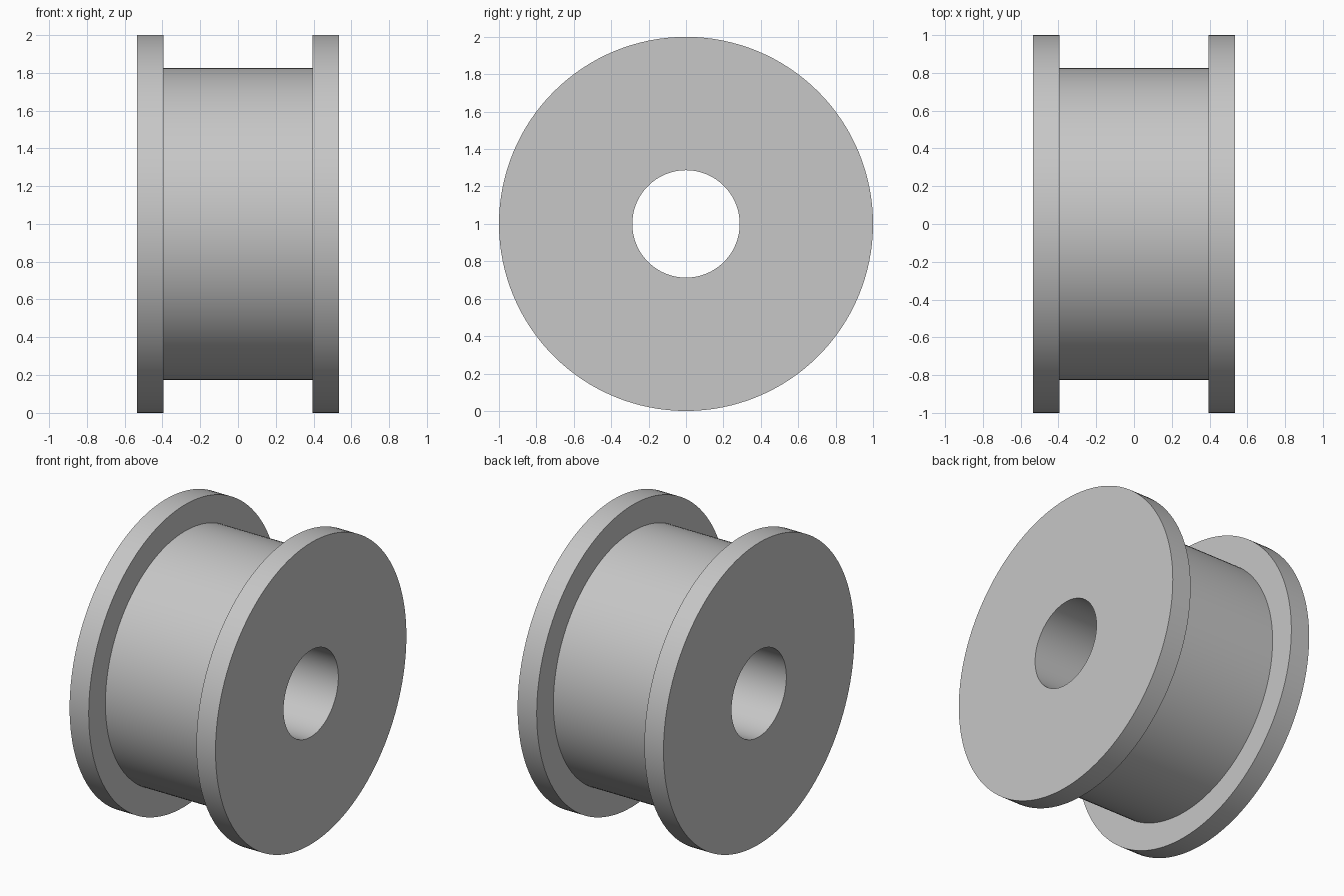
import bpy
import bmesh
import math
from mathutils import Vector

cube = bpy.data.objects.get("Cube")
if cube:
    bpy.data.objects.remove(cube, do_unlink=True)

HALF_WIDTH = 0.535
FLANGE_INNER = 0.395
FLANGE_RADIUS = 1.0
DRUM_RADIUS = 0.825
BORE_RADIUS = 0.287
SEGMENTS = 128

# Plain grey material
grey = bpy.data.materials.new("grey")
grey.use_nodes = True
colour = (0.57, 0.57, 0.57, 1)
grey.diffuse_color = colour
grey.node_tree.nodes["Principled BSDF"].inputs["Base Color"].default_value = colour

# Closed half section (x, radius): one side, then its mirror image
side = [(HALF_WIDTH, BORE_RADIUS), (HALF_WIDTH, FLANGE_RADIUS),
        (FLANGE_INNER, FLANGE_RADIUS), (FLANGE_INNER, DRUM_RADIUS)]
section = side + [(-x, r) for x, r in reversed(side)]

# Revolve the section around the x axis: flanges, drum and bore in one solid
bm = bmesh.new()
verts = [bm.verts.new((x, 0, r)) for x, r in section]
edges = [bm.edges.new((v, verts[i - 1])) for i, v in enumerate(verts)]
bmesh.ops.spin(bm, geom=verts + edges, cent=Vector(), axis=Vector((1, 0, 0)),
               angle=2 * math.pi, steps=SEGMENTS)
bmesh.ops.remove_doubles(bm, verts=bm.verts[:], dist=0.0001)
bmesh.ops.recalc_face_normals(bm, faces=bm.faces[:])
bmesh.ops.translate(bm, verts=bm.verts[:], vec=(0, 0, FLANGE_RADIUS))

mesh = bpy.data.meshes.new("flanged_roller")
bm.to_mesh(mesh)
bm.free()
mesh.materials.append(grey)
roller = bpy.data.objects.new("flanged_roller", mesh)
bpy.context.collection.objects.link(roller)

# Smooth round walls with crisp rims
bpy.context.view_layer.objects.active = roller
roller.select_set(True)
bpy.ops.object.shade_smooth_by_angle(angle=math.radians(30))
